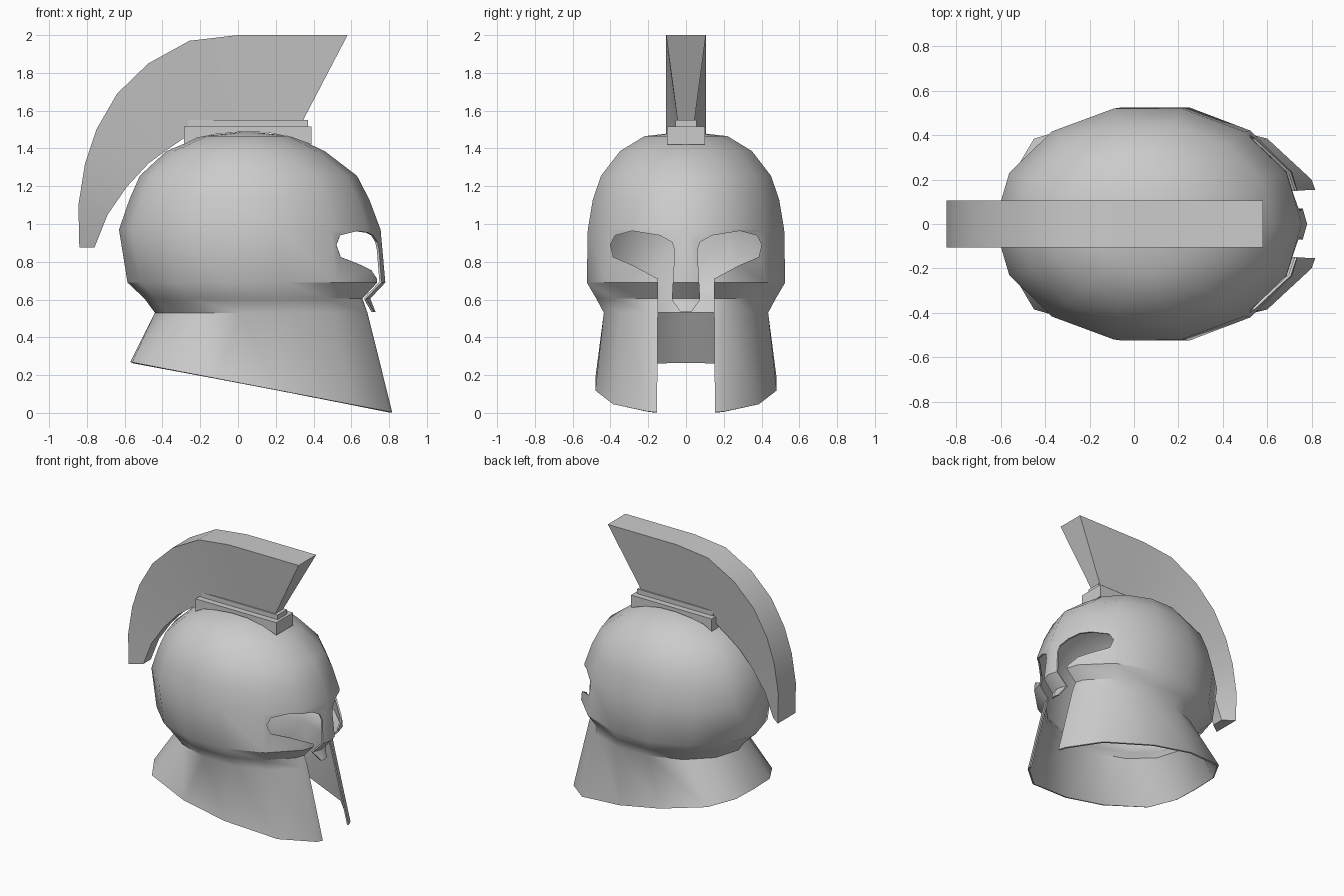
import bpy, bmesh, math

if "Cube" in bpy.data.objects:
    bpy.data.objects.remove(bpy.data.objects["Cube"])

N = 14  # sides of the dome


def make_object(name, verts, faces):
    me = bpy.data.meshes.new(name)
    me.from_pydata(verts, [], faces)
    bm = bmesh.new()
    bm.from_mesh(me)
    bmesh.ops.recalc_face_normals(bm, faces=bm.faces)
    bm.to_mesh(me)
    bm.free()
    ob = bpy.data.objects.new(name, me)
    bpy.context.collection.objects.link(ob)
    return ob


def prism(name, low, high):
    """Solid between two matching closed outlines."""
    n = len(low)
    faces = [tuple(range(n))[::-1], tuple(range(n, 2 * n))]
    faces += [(i, (i + 1) % n, n + (i + 1) % n, n + i) for i in range(n)]
    return make_object(name, low + high, faces)


def full_ring(half):
    """Mirror half a ring (front to back, y >= 0) into a closed ring."""
    return half + [(x, -y, z) for x, y, z in half[-2:0:-1]]


def oval(z, back, front, side):
    c, a = (front + back) / 2, (front - back) / 2
    b = side / math.sin(3 * 2 * math.pi / N)
    return full_ring([(c + a * math.cos(2 * math.pi * i / N),
                       b * math.sin(2 * math.pi * i / N), z) for i in range(N // 2 + 1)])


def activate(ob):
    bpy.ops.object.select_all(action='DESELECT')
    ob.select_set(True)
    bpy.context.view_layer.objects.active = ob


# Helmet shell: stacked ovals, waist, and a sloping flared neck guard
levels = [(1.465, -.19, .29, .22), (1.385, -.38, .46, .35), (1.255, -.52, .63, .45),
          (1.13, -.575, .695, .493), (.97, -.63, .755, .52), (.69, -.585, .78, .525),
          (.605, -.495, .70, .475), (.53, -.44, .73, .435)]
rings = [oval(*l) for l in levels]
hem = [(.87, 0), (.80, .20), (.60, .385), (.22, .48),
       (-.12, .48), (-.45, .385), (-.56, .20), (-.57, 0)]
rings.append(full_ring([(x, y, .27 - .192 * (x + .57)) for x, y in hem]))
verts = [(.05, 0, 1.49)] + [v for r in rings for v in r]
faces = [(0, 1 + i, 1 + (i + 1) % N) for i in range(N)]
for k in range(len(rings) - 1):
    a, b = 1 + k * N, 1 + (k + 1) * N
    faces += [(a + i, b + i, b + (i + 1) % N, a + (i + 1) % N) for i in range(N)]
shell = make_object("helmet_shell", verts, faces)

# Eye holes and mouth opening, leaving the nose guard
opening = [(.03, .535), (.075, .60), (.06, .86), (.075, .905), (.14, .94), (.285, .963),
           (.375, .94), (.40, .89), (.385, .825), (.285, .783), (.148, .71), (.155, -.2)]
outline = opening + [(-y, z) for y, z in reversed(opening)]
cutter = prism("face_cutter", [(.25, y, z) for y, z in outline],
               [(1.2, y, z) for y, z in outline])
cutter.hide_render = True
solid = shell.modifiers.new("thickness", 'SOLIDIFY')
solid.thickness = .012
solid.offset = -1
cut = shell.modifiers.new("face_opening", 'BOOLEAN')
cut.operation = 'DIFFERENCE'
cut.solver = 'EXACT'
cut.object = cutter
activate(shell)
bpy.ops.object.convert(target='MESH')
bpy.data.objects.remove(cutter)
activate(shell)
bpy.ops.object.shade_smooth_by_angle(angle=math.radians(35))

# Crest mount: arched base block and a narrow strip on top
base = [(-.285, 1.515), (-.285, 1.42), (-.22, 1.455), (-.12, 1.475), (.02, 1.488),
        (.15, 1.485), (.28, 1.46), (.39, 1.42), (.39, 1.515)]
strip = [(-.265, 1.51), (.37, 1.51), (.37, 1.55), (-.265, 1.55)]
for name, prof, w in (("crest_base", base, .1), ("crest_strip", strip, .055)):
    prism(name, [(x, -w, z) for x, z in prof], [(x, w, z) for x, z in prof])

# Crest plume: wide outer edge, narrow inner edge
outer = [(.58, 2.0), (0, 2.0), (-.257, 1.97), (-.475, 1.85), (-.64, 1.69),
         (-.75, 1.50), (-.81, 1.32), (-.845, 1.10), (-.84, .875)]
inner = [(.345, 1.55), (.10, 1.55), (-.10, 1.55), (-.285, 1.455), (-.38, 1.39),
         (-.475, 1.32), (-.59, 1.195), (-.69, 1.05), (-.76, .875)]
verts, faces = [], []
for (xo, zo), (xi, zi) in zip(outer, inner):
    verts += [(xo, -.105, zo), (xo, .105, zo), (xi, .045, zi), (xi, -.045, zi)]
for k in range(len(outer) - 1):
    a = 4 * k
    faces += [(a + j, a + (j + 1) % 4, a + 4 + (j + 1) % 4, a + 4 + j) for j in range(4)]
end = len(verts) - 4
faces += [(0, 1, 2, 3), (end + 3, end + 2, end + 1, end)]
plume = make_object("crest_plume", verts, faces)
activate(plume)
bpy.ops.object.shade_smooth_by_angle(angle=math.radians(30))
